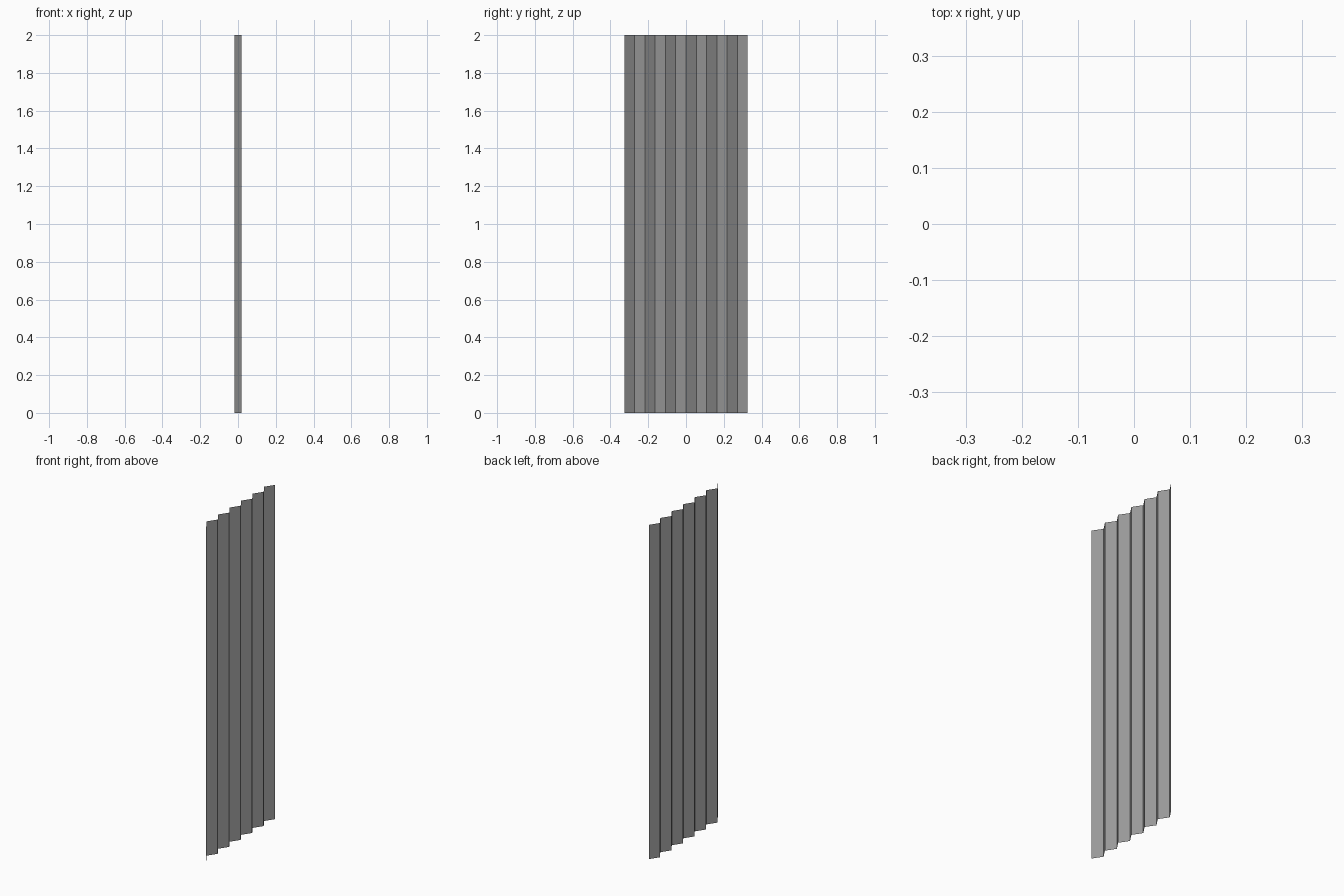
import bpy
import bmesh

if "Cube" in bpy.data.objects:
    bpy.data.objects.remove(bpy.data.objects["Cube"])

HEIGHT = 2.0
HALF_WIDTH = 0.326
DEPTH = 0.018      # fold offset to either side of x = 0
PANELS = 12

# one flat colour
grey = bpy.data.materials.new("mid_grey")
grey.diffuse_color = (0.32, 0.32, 0.32, 1.0)
grey.use_nodes = True
grey.node_tree.nodes["Principled BSDF"].inputs["Base Color"].default_value = grey.diffuse_color

# zigzag line along y, extruded upwards into a thin folded sheet
bm = bmesh.new()
line = [bm.verts.new((DEPTH if i % 2 == 0 else -DEPTH,
                      -HALF_WIDTH + 2 * HALF_WIDTH * i / PANELS, 0.0))
        for i in range(PANELS + 1)]
edges = [bm.edges.new(pair) for pair in zip(line, line[1:])]
result = bmesh.ops.extrude_edge_only(bm, edges=edges)
top = [g for g in result["geom"] if isinstance(g, bmesh.types.BMVert)]
bmesh.ops.translate(bm, verts=top, vec=(0, 0, HEIGHT))

# every panel faces the +x side
for face in bm.faces:
    face.normal_update()
    if face.normal.x < 0:
        face.normal_flip()
    face.smooth = False

mesh = bpy.data.meshes.new("folded_panel")
bm.to_mesh(mesh)
bm.free()
mesh.materials.append(grey)
panel = bpy.data.objects.new("folded_panel", mesh)
bpy.context.collection.objects.link(panel)
